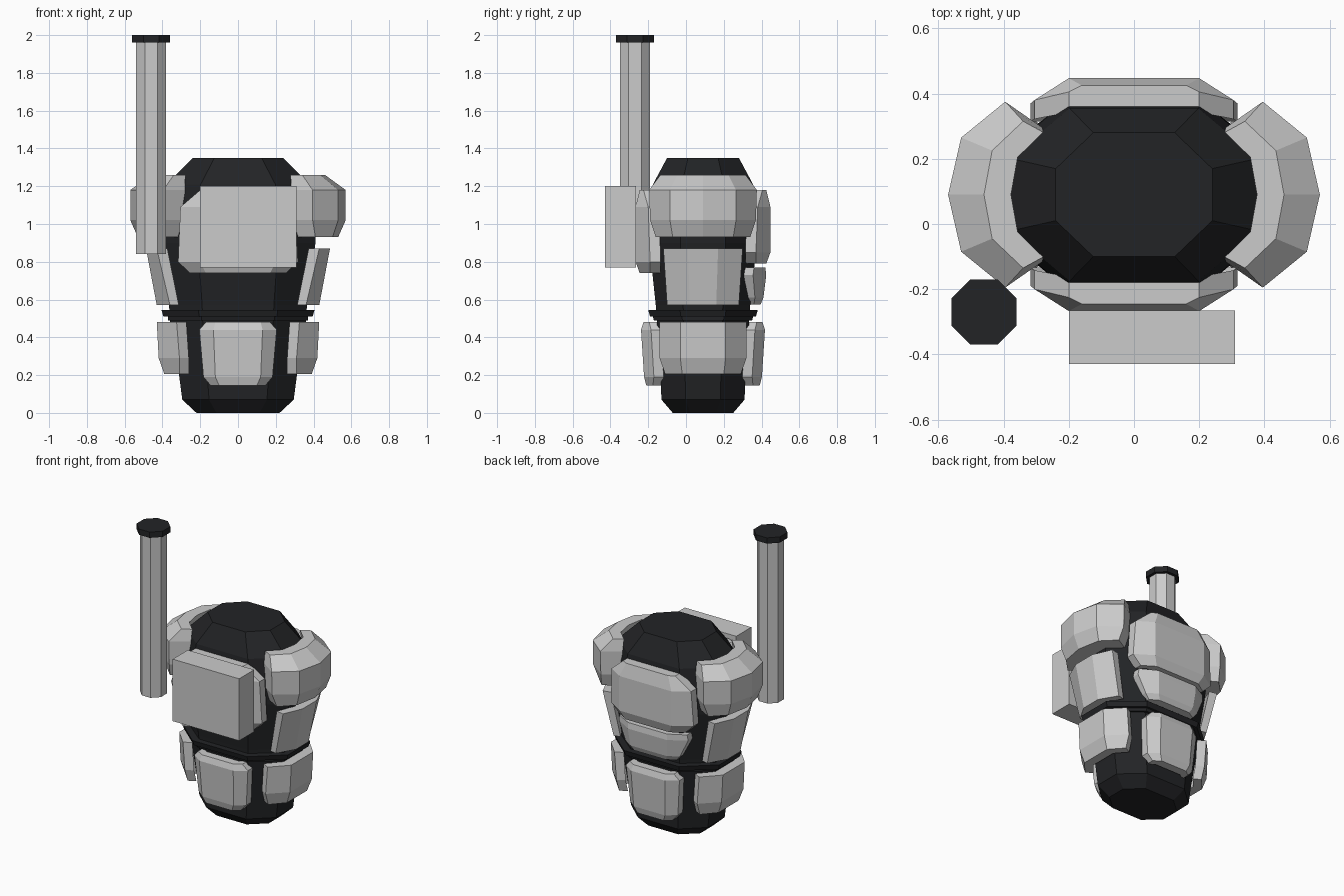
import bpy, bmesh, math
from mathutils import Vector

if "Cube" in bpy.data.objects:
    bpy.data.objects.remove(bpy.data.objects["Cube"])

CY = 0.09  # body axis in y

dark = bpy.data.materials.new("dark")
dark.diffuse_color = (0.016, 0.017, 0.019, 1)
dark.use_nodes = True
dark.node_tree.nodes["Principled BSDF"].inputs["Base Color"].default_value = dark.diffuse_color


def finish(name, bm, mat=None):
    bmesh.ops.recalc_face_normals(bm, faces=bm.faces)
    me = bpy.data.meshes.new(name)
    bm.to_mesh(me)
    bm.free()
    ob = bpy.data.objects.new(name, me)
    bpy.context.collection.objects.link(ob)
    if mat:
        me.materials.append(mat)
    return ob


def loft(name, rows, mat):
    """Stack of squashed octagons: rows of (z, half width, half depth)."""
    octo = [(1, -.42), (1, .42), (.52, 1), (-.52, 1),
            (-1, .42), (-1, -.42), (-.52, -1), (.52, -1)]
    bm = bmesh.new()
    rings = [[bm.verts.new((x * rx, CY + y * ry, z)) for x, y in octo]
             for z, rx, ry in rows]
    for a, b in zip(rings, rings[1:]):
        for i in range(8):
            j = (i + 1) % 8
            bm.faces.new((a[i], a[j], b[j], b[i]))
    bm.faces.new(rings[0])
    bm.faces.new(rings[-1])
    return finish(name, bm, mat)


def plate(name, face, rows):
    """Armour plate. Rows: (z, inner scale sideways, inner scale outward,
    half outline as (sideways, outward) pairs). face = outward direction."""
    f = Vector(face)
    side = Vector((-f.y, f.x, 0))
    bm = bmesh.new()

    def grid(inner):
        g = []
        for z, su, sd, half in rows:
            pts = [(-u, d) for u, d in reversed(half) if u > 0] + list(half)
            if inner:
                pts = [(u * su, d * sd) for u, d in pts]
            g.append([bm.verts.new(Vector((0, CY, z)) + side * u + f * d)
                      for u, d in pts])
        return g

    def rim(g):
        return (g[0] + [r[-1] for r in g[1:]] + g[-1][-2::-1]
                + [r[0] for r in g[-2:0:-1]])

    out, inn = grid(False), grid(True)
    for g in (out, inn):
        for a, b in zip(g, g[1:]):
            for i in range(len(a) - 1):
                bm.faces.new((a[i], a[i + 1], b[i + 1], b[i]))
    ro, ri = rim(out), rim(inn)
    for i in range(len(ro)):
        j = (i + 1) % len(ro)
        bm.faces.new((ro[i], ro[j], ri[j], ri[i]))
    return finish(name, bm)


def octagon_post(name, x, y, z0, z1, apothem, mat=None):
    bm = bmesh.new()
    r = apothem / math.cos(math.pi / 8)
    bmesh.ops.create_cone(bm, cap_ends=True, segments=8, radius1=r, radius2=r,
                          depth=z1 - z0)
    # put flat sides square to the axes
    for v in bm.verts:
        a = round((math.atan2(v.co.y, v.co.x)) / (math.pi / 4)) * math.pi / 4 + math.pi / 8
        v.co = (x + r * math.cos(a), y + r * math.sin(a), v.co.z + (z0 + z1) / 2)
    return finish(name, bm, mat)


# Dark faceted core and belt
loft("body", [(0, .22, .16), (.07, .295, .22), (.2, .312, .225), (.49, .36, .245),
              (.57, .365, .25), (.9, .41, .285), (1.08, .405, .285),
              (1.21, .38, .265), (1.35, .24, .19)], dark)
loft("belt", [(.49, .37, .26), (.51, .37, .265), (.51, .395, .28),
              (.545, .405, .29), (.545, .35, .24)], dark)


# Chest and back plates, the back one shorter
def chest(name, face, bottom):
    plate(name, face, [
        (1.18, 1, .8, [(.16, .335), (.2, .315)]),
        (1.09, 1, .8, [(.2, .357), (.305, .29)]),
        (bottom + .06, 1, .8, [(.2, .357), (.317, .28)]),
        (bottom, 1, .8, [(.17, .335), (.255, .28)])])


FRONT, BACK = (0, -1, 0), (0, 1, 0)
chest("chest_plate", FRONT, .74)
chest("back_plate", BACK, .79)

# Lower back plate
plate("lower_back_plate", BACK, [
    (.77, 1, .82, [(.15, .33), (.26, .27)]),
    (.73, 1, .82, [(.15, .335), (.265, .265)]),
    (.61, 1, .82, [(.14, .32), (.21, .275)]),
    (.575, 1, .82, [(.12, .305), (.18, .27)])])

# Lower front and rear plates
for tag, face in (("front", FRONT), ("rear", BACK)):
    plate(tag + "_skirt_plate", face, [
        (.48, 1, .82, [(.12, .315), (.17, .285)]),
        (.44, 1, .82, [(.13, .328), (.205, .275)]),
        (.19, 1, .8, [(.12, .312), (.183, .26)]),
        (.145, 1, .8, [(.1, .3), (.145, .265)])])

# Plates on both flanks
for tag, s in (("left", -1), ("right", 1)):
    face = (s, 0, 0)
    plate(tag + "_hip_plate", face, [
        (.48, .87, .84, [(.12, .43), (.23, .325)]),
        (.29, .87, .84, [(.12, .42), (.23, .31)]),
        (.205, .87, .84, [(.11, .39), (.2, .31)])])
    plate(tag + "_rib_plate", face, [
        (.87, .95, .87, [(.08, .487), (.21, .43)]),
        (.57, .95, .87, [(.07, .43), (.19, .36)])])
    plate(tag + "_shoulder_pad", face, [
        (1.26, .85, .82, [(0, .46), (.135, .435), (.225, .34)]),
        (1.18, .72, .71, [(0, .57), (.175, .53), (.285, .395)]),
        (1.02, .72, .71, [(0, .57), (.175, .53), (.28, .395)]),
        (.93, .8, .78, [(0, .53), (.16, .5), (.25, .41)])])

# Box pack on the front
bm = bmesh.new()
bmesh.ops.create_cube(bm, size=1)
for v in bm.verts:
    v.co = Vector((.055, -.3475, .985)) + Vector((v.co.x * .51, v.co.y * .165, v.co.z * .43))
finish("box_pack", bm)

# Tall octagonal tube with dark cap
octagon_post("tube", -.46, -.27, .84, 1.96, .08)
octagon_post("tube_cap", -.46, -.27, 1.96, 2.0, .1, dark)
